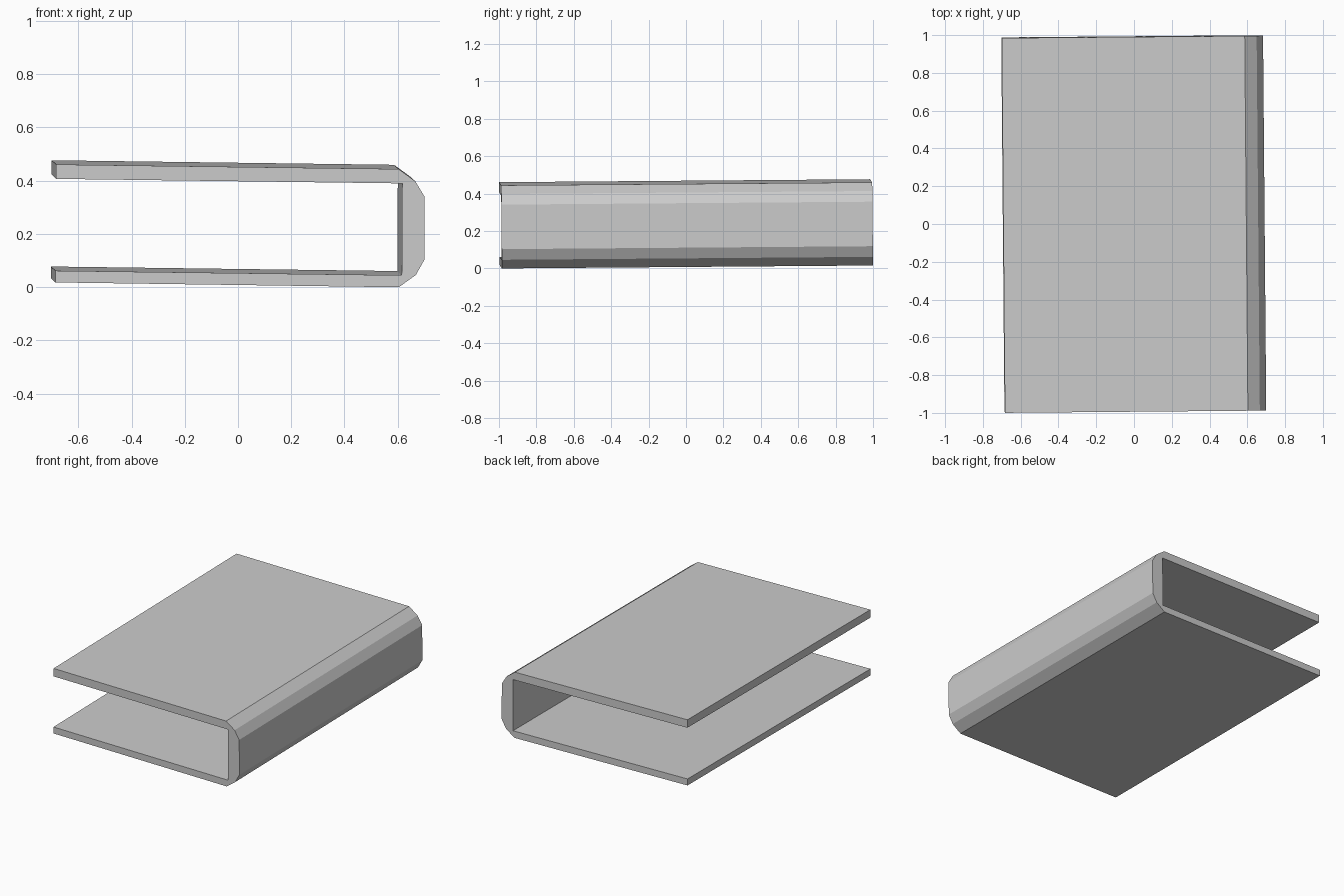
import bpy, bmesh
from mathutils import Vector

if "Cube" in bpy.data.objects:
    bpy.data.objects.remove(bpy.data.objects["Cube"])

# Cover cross-section (x, z) at the front end: bottom board, faceted spine, top board
PROFILE = [(-0.686, 0.018), (0.604, 0.0), (0.668, 0.046), (0.70, 0.103),
           (0.70, 0.341), (0.666, 0.398), (0.603, 0.444), (-0.683, 0.461),
           (-0.683, 0.407), (0.617, 0.39), (0.615, 0.045), (-0.686, 0.062)]

# The cover lies slightly turned and tilted, so the end plane and length axis are skewed
AXIS = Vector((-0.0168, 1.984, 0.0158))


def front_y(x, z):
    return -0.996 + 0.0085 * (x + 0.686) - 0.008 * z


bm = bmesh.new()
face = bm.faces.new([bm.verts.new((x, front_y(x, z), z)) for x, z in PROFILE])
swept = bmesh.ops.extrude_face_region(bm, geom=[face], use_keep_orig=True)
new_verts = [g for g in swept["geom"] if isinstance(g, bmesh.types.BMVert)]
bmesh.ops.translate(bm, vec=AXIS, verts=new_verts)
bmesh.ops.recalc_face_normals(bm, faces=bm.faces)

# Book cover object
mesh = bpy.data.meshes.new("book_cover")
bm.to_mesh(mesh)
bm.free()
cover = bpy.data.objects.new("book_cover", mesh)
bpy.context.collection.objects.link(cover)
